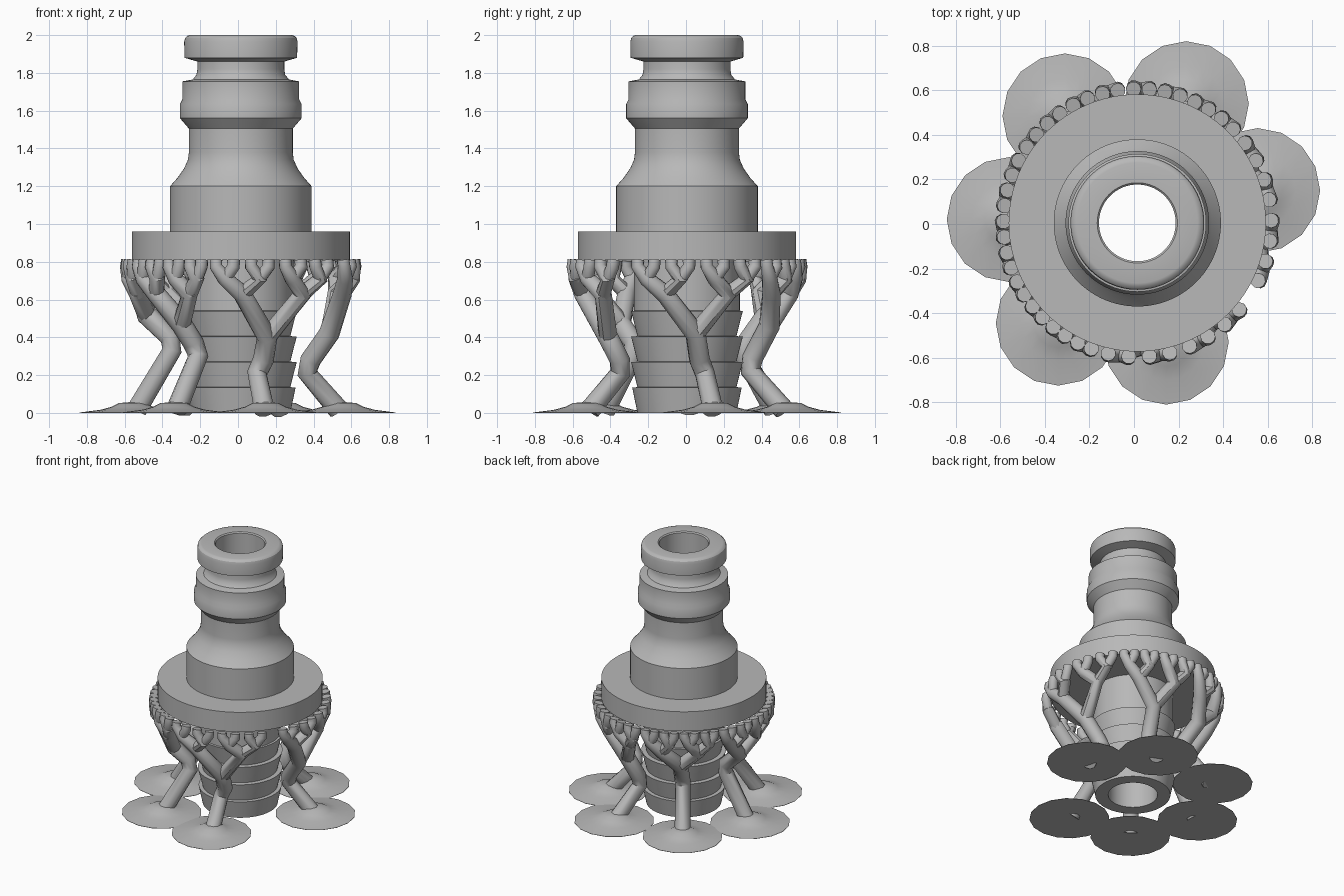
import bpy, bmesh, math
from math import sin, cos, radians, pi
from mathutils import Vector

cube = bpy.data.objects.get("Cube")
if cube:
    bpy.data.objects.remove(cube, do_unlink=True)

grey = bpy.data.materials.new("plain grey")
grey.use_nodes = True
grey.diffuse_color = (0.48, 0.48, 0.48, 1)
grey.node_tree.nodes["Principled BSDF"].inputs["Base Color"].default_value = (0.48, 0.48, 0.48, 1)

AXIS = Vector((0.015, 0.005, 0))


def add_object(name, mesh, angle):
    obj = bpy.data.objects.new(name, mesh)
    bpy.context.collection.objects.link(obj)
    mesh.materials.clear()
    mesh.materials.append(grey)
    bpy.ops.object.select_all(action="DESELECT")
    obj.select_set(True)
    bpy.context.view_layer.objects.active = obj
    bpy.ops.object.shade_smooth_by_angle(angle=radians(angle))
    return obj


def lathe(name, profile, centre, sides, angle=30):
    """Revolve a closed (radius, height) profile about a vertical axis."""
    bm = bmesh.new()
    verts = [bm.verts.new((r, 0, z)) for r, z in profile]
    edges = [bm.edges.new((verts[i], verts[i - 1])) for i in range(len(verts))]
    bmesh.ops.spin(bm, geom=verts + edges, cent=(0, 0, 0), axis=(0, 0, 1),
                   angle=2 * pi, steps=sides, use_duplicate=False)
    bmesh.ops.remove_doubles(bm, verts=bm.verts, dist=0.0005)
    bmesh.ops.recalc_face_normals(bm, faces=bm.faces)
    mesh = bpy.data.meshes.new(name)
    bm.to_mesh(mesh)
    bm.free()
    obj = add_object(name, mesh, angle)
    obj.location = centre
    return obj


def polar(angle, radius, z):
    a = radians(angle)
    return AXIS + Vector((radius * cos(a), radius * sin(a), z))


# Hollow connector: bore, barbed tail, collar, flared shoulder, ribbed plug
BORE = 0.172
barbs = [(0.262, 0), (0.29, 0.135)]
for i in range(1, 4):
    barbs += [(0.262, 0.135 * i + 0.001), (0.296, 0.135 * (i + 1))]
connector = [(BORE, 0)] + barbs + [
    (0.28, 0.541), (0.28, 0.81), (0.577, 0.81), (0.577, 0.96),
    (0.375, 0.96), (0.375, 1.2), (0.335, 1.245), (0.3, 1.295), (0.28, 1.34),
    (0.275, 1.38), (0.275, 1.505), (0.322, 1.56), (0.322, 1.635),
    (0.309, 1.66), (0.309, 1.755), (0.255, 1.765), (0.235, 1.79),
    (0.23, 1.82), (0.23, 1.86), (0.298, 1.88), (0.3, 1.965),
    (0.295, 1.985), (0.284, 1.996), (0.27, 2.0), (BORE + 0.008, 2.0), (BORE, 1.992)]
lathe("hose_connector", connector, AXIS, 96)


# Branching supports: every limb forks in two until it meets the collar
LEVELS = [(0.55, 0.63, 0.05), (0.592, 0.71, 0.042), (0.606, 0.775, 0.034)]


def grow(path, angle, span, level, limbs):
    """Continue one limb; the first child extends it, the second starts anew."""
    if level == len(LEVELS):
        path.append((polar(angle, 0.6, 0.808), 0.034))
        limbs.append(path)
        return
    radius, z, thick = LEVELS[level]
    fork = path[-1]
    for side in (-1, 1):
        child = angle + side * span / 4
        base = path if side < 0 else [(fork[0], thick)]
        grow(base + [(polar(child, radius, z), thick)], child, span / 2, level + 1, limbs)


def tubes(name, limbs):
    curve = bpy.data.curves.new(name, "CURVE")
    curve.dimensions = "3D"
    curve.bevel_depth = 1
    curve.bevel_resolution = 3
    curve.use_fill_caps = True
    for limb in limbs:
        spline = curve.splines.new("POLY")
        spline.points.add(len(limb) - 1)
        for point, (co, thick) in zip(spline.points, limb):
            point.co = (*co, 1)
            point.radius = thick
    temp = bpy.data.objects.new(name + "_path", curve)
    bpy.context.collection.objects.link(temp)
    graph = bpy.context.evaluated_depsgraph_get()
    mesh = bpy.data.meshes.new_from_object(temp.evaluated_get(graph))
    bpy.data.objects.remove(temp, do_unlink=True)
    return add_object(name, mesh, 38)


# name, foot x, foot y, knee height, fork height, fork radius, crown angle, crown span
supports = [
    ("left", 0.555, 0.15, 0.21, 0.42, 0.47, 5.5, 71),
    ("back_left", 0.235, 0.54, 0.22, 0.46, 0.47, 68, 54),
    ("back_right", -0.31, 0.485, 0.3, 0.5, 0.48, 122, 54),
    ("right", -0.56, 0.02, 0.33, 0.52, 0.5, 176, 54),
    ("front_right", -0.34, -0.445, 0.3, 0.47, 0.47, 228, 50),
    ("front", 0.145, -0.53, 0.21, 0.4, 0.44, 288.5, 71),
]
for name, x, y, knee, fork, fork_radius, crown, span in supports:
    foot = Vector((x, y, 0))
    rel = foot - AXIS
    heading = math.degrees(math.atan2(rel.y, rel.x))
    trunk = [(foot + Vector((0, 0, 0.015)) - rel * 0.04, 0.056),
             (polar(heading, 0.365, knee), 0.054),
             (polar((heading + crown) / 2 if abs(heading - crown) < 90 else crown,
                    0.375, knee + 0.07), 0.056),
             (polar(crown, fork_radius, fork), 0.056)]
    limbs = []
    grow(trunk, crown, span, 0, limbs)
    tubes(name + "_support", limbs)
    # Thin flared foot under the trunk
    lathe(name + "_foot", [(0, 0), (0.28, 0), (0.28, 0.002), (0.17, 0.016),
                           (0.11, 0.032), (0.07, 0.052), (0, 0.058)], foot, 16, 25)
